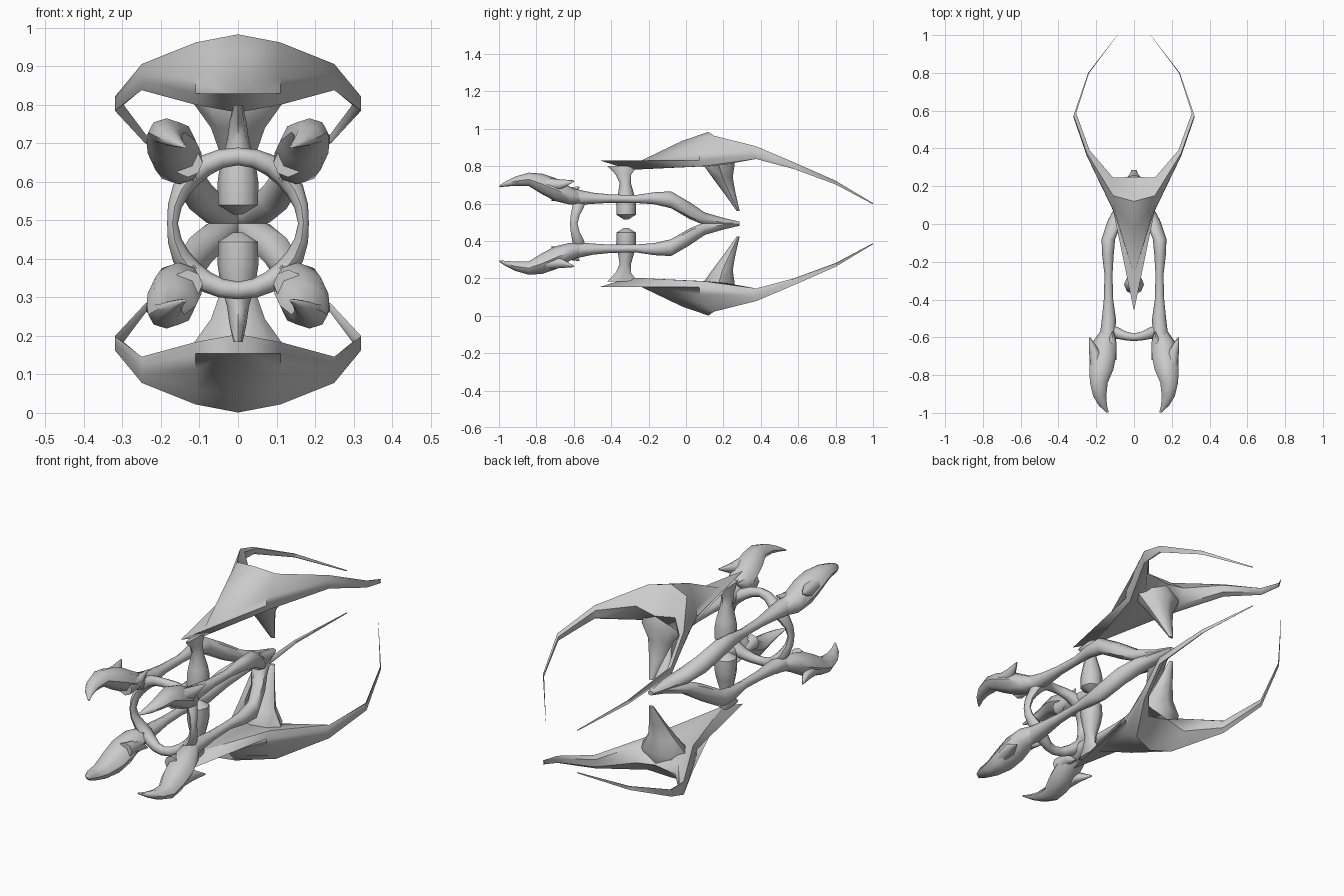
import bpy, bmesh, math
from mathutils import Vector

if "Cube" in bpy.data.objects:
    bpy.data.objects.remove(bpy.data.objects["Cube"])

C = 0.492  # height of the horizontal symmetry plane


def loft(name, sections, mirror_x=True, caps=(True, True)):
    """Skin equal-length closed sections, mirrored about x = 0 and z = C."""
    bm = bmesh.new()
    rows = [[bm.verts.new((p[0], p[1], p[2] - C)) for p in s] for s in sections]
    n = len(rows[0])
    for a, b in zip(rows, rows[1:]):
        for i in range(n):
            j = (i + 1) % n
            bm.faces.new((a[i], a[j], b[j], b[i]))
    if caps[0]:
        bm.faces.new(rows[0])
    if caps[1]:
        bm.faces.new(rows[-1])
    bmesh.ops.recalc_face_normals(bm, faces=bm.faces)
    me = bpy.data.meshes.new(name)
    bm.to_mesh(me)
    bm.free()
    ob = bpy.data.objects.new(name, me)
    ob.location.z = C
    bpy.context.collection.objects.link(ob)
    m = ob.modifiers.new("mirror", "MIRROR")
    m.use_axis = (mirror_x, False, True)
    m.merge_threshold = 0.0005
    bpy.context.view_layer.objects.active = ob
    ob.select_set(True)
    bpy.ops.object.shade_smooth_by_angle(angle=math.radians(50))
    ob.select_set(False)
    return ob


def sec(c, u, v, n=8):
    c, u, v = Vector(c), Vector(u), Vector(v)
    return [c + u * math.cos(2 * math.pi * i / n) + v * math.sin(2 * math.pi * i / n) for i in range(n)]


def along_y(y, x, z, hx, hz):
    return sec((x, y, z), (hx, 0, 0), (0, 0, hz))


def along_z(z, y, hx, hy, n=8):
    return sec((0, y, z), (hx, 0, 0), (0, hy, 0), n)


# Crescent wing: (y, z) sections from the centre plane outward,
# starting at the nose spike and running over the top to the underside
def wing_sec(x, pts, d=0.0):
    return [(x - (d if i in (4, 5) else 0), y, z) for i, (y, z) in enumerate(pts)]


def slim(y, z, hy, hz):
    k = [(-1, -.4), (-1, 0), (-.8, .5), (0, 1), (1, .5), (1, -.6), (0, -1)]
    return [(y + a * hy, z + b * hz) for a, b in k]


loft("wing", [
    wing_sec(0, [(-.46, .83), (-.27, .815), (-.02, .935), (.12, .983), (.25, .87), (.12, .80), (-.30, .78)]),
    wing_sec(.11, [(.07, .83), (.075, .87), (.10, .925), (.15, .962), (.245, .89), (.22, .81), (.10, .80)]),
    wing_sec(.25, slim(.375, .872, .015, .034), .015),
    wing_sec(.32, slim(.575, .803, .012, .018), .014),
    wing_sec(.243, slim(.80, .712, .008, .010), .008),
    wing_sec(.09, slim(.998, .60, .002, .003), .002),
], caps=(False, True))

# Fin under the wing
loft("wing_fin", [
    along_z(.87, .17, .10, .07),
    along_z(.81, .175, .12, .085),
    along_z(.74, .195, .07, .055),
    along_z(.66, .232, .042, .032),
    along_z(.56, .279, .012, .008),
], mirror_x=False)

# Pod hanging from the nose
loft("pod", [
    along_z(.515, -.32, .012, .012),
    along_z(.54, -.32, .052, .052),
    along_z(.60, -.32, .053, .053),
    along_z(.64, -.32, .047, .045),
    along_z(.71, -.325, .028, .03),
    along_z(.755, -.335, .022, .042),
    along_z(.80, -.34, .012, .08),
], mirror_x=False)

# Front ring, one quarter
quarter = []
for i in range(7):
    t = math.pi / 2 * i / 6
    s = math.sin(2 * t) ** 2
    radial = Vector((math.cos(t), 0, math.sin(t)))
    r = .014 + .009 * math.sin(t) + .008 * s
    quarter.append(sec((.170 * radial.x, -.60 + .03 * s, C + .174 * radial.z),
                       radial * r, (0, .02 + .015 * s, 0)))
loft("front_ring", quarter, caps=(False, False))

# Rails running back from the ring to the shared tail point
loft("rail", [
    along_y(-.60, .140, .635, .042, .045),
    along_y(-.50, .133, .628, .037, .030),
    along_y(-.40, .135, .626, .025, .022),
    along_y(-.27, .135, .624, .021, .021),
    along_y(-.17, .138, .628, .030, .032),
    along_y(-.08, .136, .620, .036, .045),
    along_y(.02, .098, .562, .040, .045),
    along_y(.10, .050, .518, .045, .034),
    along_y(.20, .012, .497, .032, .026),
    along_y(.285, .002, .493, .012, .010),
])

# Claws in front of the ring
loft("claw", [
    along_y(-.55, .135, .625, .03, .03),
    along_y(-.62, .155, .642, .060, .048),
    along_y(-.70, .165, .675, .070, .062),
    along_y(-.77, .173, .705, .064, .055),
    along_y(-.84, .186, .729, .047, .036),
    along_y(-.91, .182, .720, .035, .025),
    along_y(-.96, .165, .706, .022, .015),
    along_y(-.998, .140, .692, .006, .004),
])

# Backward barbs on the claws
loft("outer_barb", [
    along_y(-.76, .195, .705, .035, .035),
    along_y(-.68, .208, .700, .030, .030),
    along_y(-.60, .235, .720, .004, .004),
])
loft("inner_barb", [
    along_y(-.72, .130, .65, .038, .038),
    along_y(-.63, .118, .655, .026, .030),
    along_y(-.57, .110, .688, .004, .004),
])
